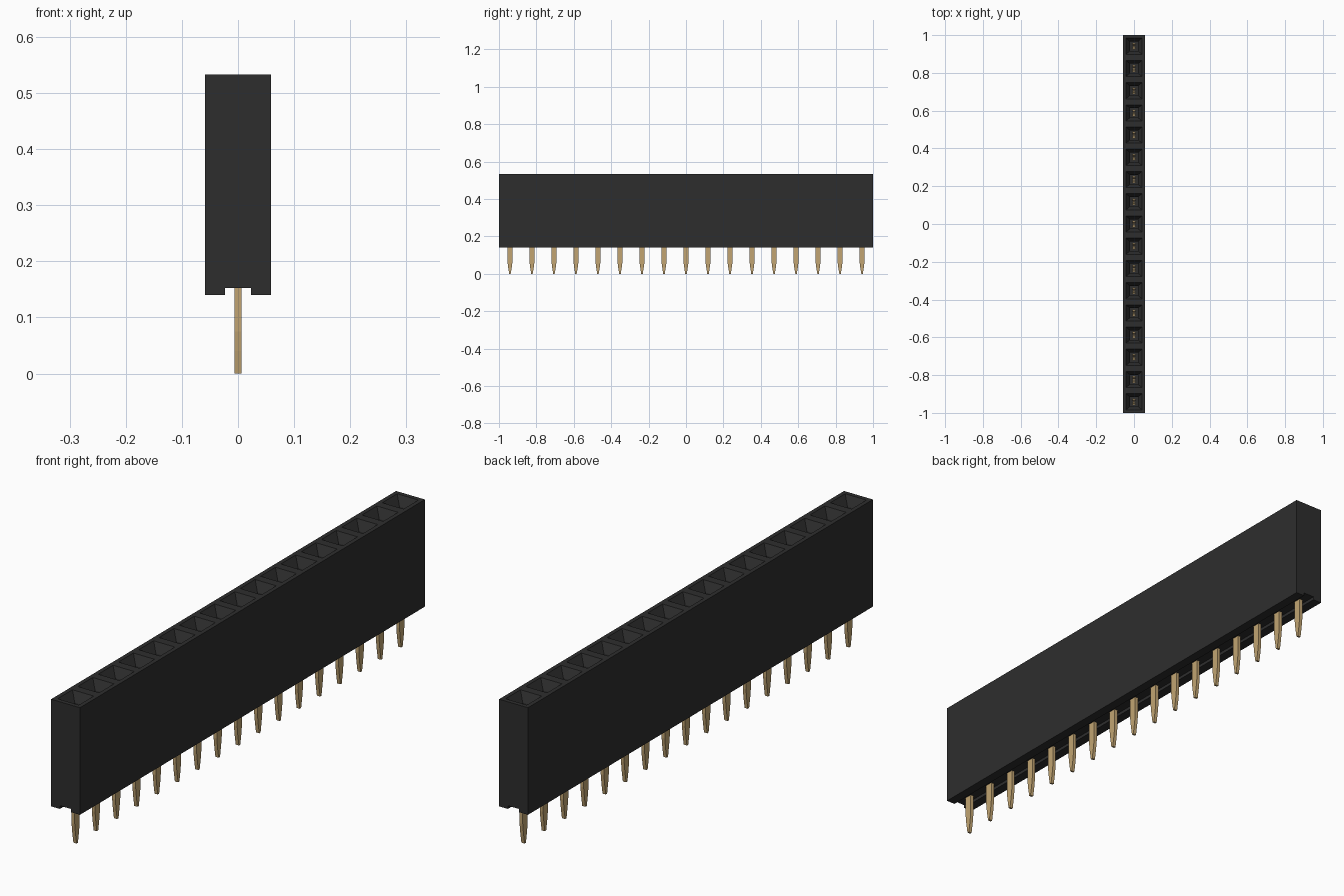
import bpy
import bmesh

cube = bpy.data.objects.get("Cube")
if cube:
    bpy.data.objects.remove(cube, do_unlink=True)

COUNT = 17
PITCH = 2 / COUNT
HALF_W, BOTTOM, TOP = 0.0585, 0.14, 0.533
GROOVE_W, GROOVE_Z = 0.023, 0.152
FLOOR = 0.2
CENTRES = [(i - (COUNT - 1) / 2) * PITCH for i in range(COUNT)]


def make_material(name, rgb, roughness):
    mat = bpy.data.materials.new(name)
    mat.use_nodes = True
    mat.diffuse_color = (*rgb, 1)
    bsdf = mat.node_tree.nodes["Principled BSDF"]
    bsdf.inputs["Base Color"].default_value = (*rgb, 1)
    bsdf.inputs["Roughness"].default_value = roughness
    return mat


def finish(bm, name, mat):
    bmesh.ops.remove_doubles(bm, verts=bm.verts, dist=0.0001)
    bmesh.ops.recalc_face_normals(bm, faces=bm.faces)
    mesh = bpy.data.meshes.new(name)
    bm.to_mesh(mesh)
    bm.free()
    mesh.materials.append(mat)
    obj = bpy.data.objects.new(name, mesh)
    bpy.context.collection.objects.link(obj)
    return obj


def rect_loop(bm, half_x, half_y, y, z):
    return [bm.verts.new((sx * half_x, y + sy * half_y, z))
            for sx, sy in ((-1, -1), (1, -1), (1, 1), (-1, 1))]


def loft(bm, loops, cap_start=False, cap_end=True):
    for a, b in zip(loops, loops[1:]):
        for k in range(4):
            n = (k + 1) % 4
            bm.faces.new((a[k], a[n], b[n], b[k]))
    if cap_start:
        bm.faces.new(loops[0])
    if cap_end:
        bm.faces.new(loops[-1])


plastic = make_material("black plastic", (0.027, 0.027, 0.027), 0.6)
gold = make_material("gold metal", (0.54, 0.375, 0.17), 0.4)

# Housing: grooved section in one cell per socket, with a funnel and well in each
profile = [(HALF_W, TOP), (HALF_W, BOTTOM), (GROOVE_W, BOTTOM), (GROOVE_W, GROOVE_Z),
           (-GROOVE_W, GROOVE_Z), (-GROOVE_W, BOTTOM), (-HALF_W, BOTTOM), (-HALF_W, TOP)]
bm = bmesh.new()
for y in CENTRES:
    near, far = ([bm.verts.new((x, y + s * PITCH / 2, z)) for x, z in profile]
                 for s in (-1, 1))
    for k in range(len(profile) - 1):
        bm.faces.new((near[k], near[k + 1], far[k + 1], far[k]))
    loft(bm, [rect_loop(bm, HALF_W, PITCH / 2, y, TOP),
              rect_loop(bm, 0.043, 0.043, y, TOP),
              rect_loop(bm, 0.021, 0.025, y, TOP - 0.035),
              rect_loop(bm, 0.021, 0.025, y, FLOOR)])
for end in (-1, 1):
    bm.faces.new([bm.verts.new((x, end, z)) for x, z in profile])
finish(bm, "socket_housing", plastic)

# Solder pins: flat blades tapering to a narrow tip
bm = bmesh.new()
for y in CENTRES:
    loft(bm, [rect_loop(bm, 0.0065, 0.0145, y, FLOOR + 0.02),
              rect_loop(bm, 0.0065, 0.0145, y, 0.075),
              rect_loop(bm, 0.0065, 0.0105, y, 0.04),
              rect_loop(bm, 0.0065, 0.004, y, 0)], cap_start=True)
finish(bm, "solder_pins", gold)

# Contacts: two spring leaves that pinch together inside each well
bm = bmesh.new()
for y in CENTRES:
    for side in (-1, 1):
        loft(bm, [rect_loop(bm, 0.008, 0.004, y + side * 0.012, FLOOR),
                  rect_loop(bm, 0.008, 0.004, y + side * 0.012, 0.3),
                  rect_loop(bm, 0.006, 0.004, y + side * 0.006, 0.42),
                  rect_loop(bm, 0.008, 0.004, y + side * 0.014, 0.465)], cap_start=True)
finish(bm, "spring_contacts", gold)
